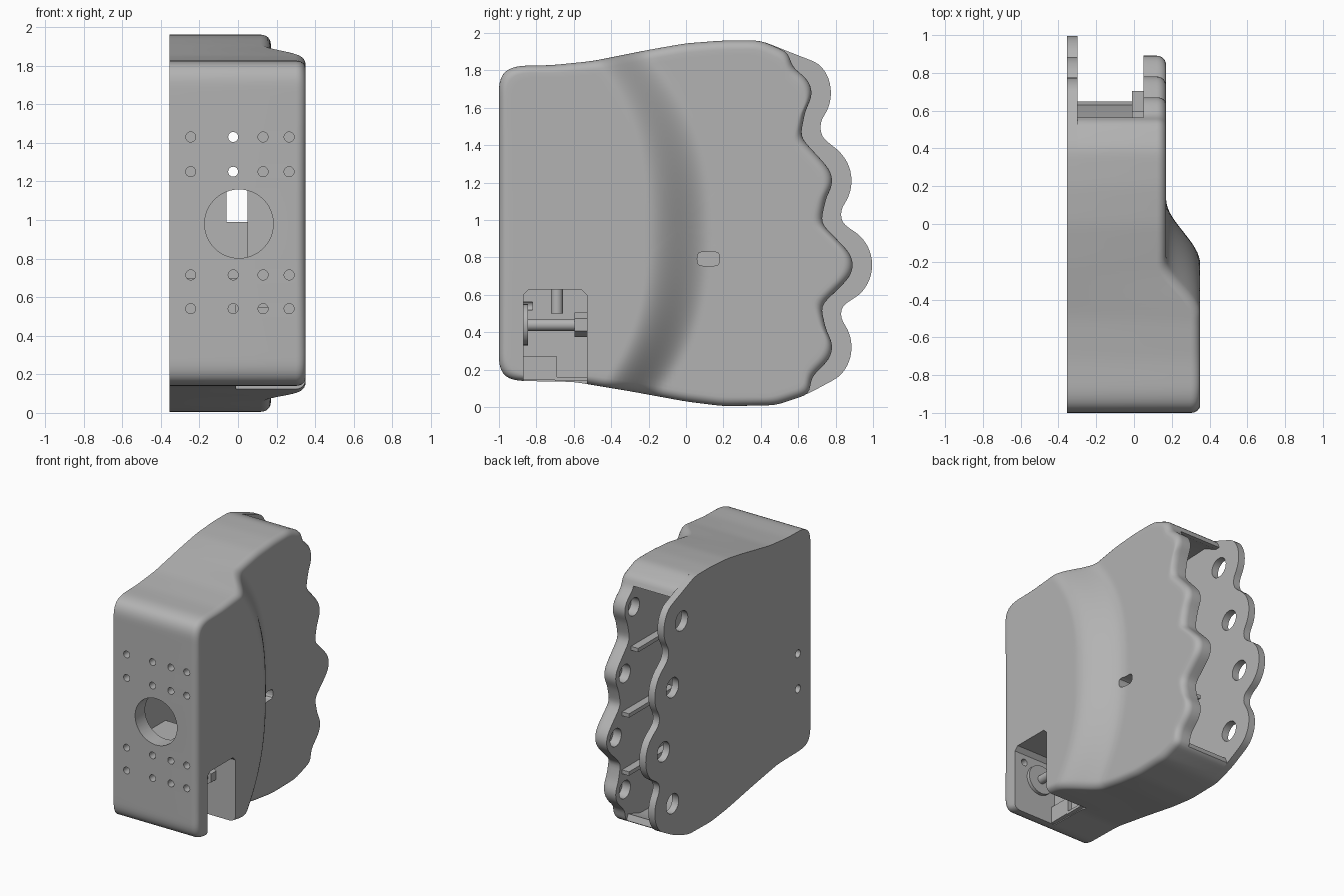
import bpy, bmesh, math
from mathutils import Vector, Matrix

if "Cube" in bpy.data.objects:
    bpy.data.objects.remove(bpy.data.objects["Cube"])

grey = bpy.data.materials.new("light grey")
grey.use_nodes = True
grey.diffuse_color = (0.45, 0.45, 0.45, 1)
grey.node_tree.nodes["Principled BSDF"].inputs["Base Color"].default_value = (0.45, 0.45, 0.45, 1)

BACK, INNER_BACK, INNER_FRONT = -0.355, -0.30, 0.05
KNUCKLES = [(0.56, 1.68), (0.67, 1.21), (0.78, 0.76), (0.67, 0.32)]


def finish(name, bm):
    bmesh.ops.recalc_face_normals(bm, faces=bm.faces)
    me = bpy.data.meshes.new(name)
    bm.to_mesh(me)
    bm.free()
    me.materials.append(grey)
    ob = bpy.data.objects.new(name, me)
    bpy.context.collection.objects.link(ob)
    return ob


def add_prism(bm, outline, x0, x1):
    """Extrude a y-z outline along x."""
    face = bm.faces.new([bm.verts.new((x0, y, z)) for y, z in outline])
    ext = bmesh.ops.extrude_face_region(bm, geom=[face])["geom"]
    bmesh.ops.translate(bm, vec=(x1 - x0, 0, 0),
                        verts=[v for v in ext if isinstance(v, bmesh.types.BMVert)])


def add_cylinder(bm, start, end, radius, sides=32):
    a, b = Vector(start), Vector(end)
    rot = (b - a).to_track_quat("Z", "Y").to_matrix().to_4x4()
    bmesh.ops.create_cone(bm, cap_ends=True, segments=sides, radius1=radius, radius2=radius,
                          depth=(b - a).length, matrix=Matrix.Translation((a + b) / 2) @ rot)


def add_box(bm, lo, hi):
    lo, hi = Vector(lo), Vector(hi)
    bmesh.ops.create_cube(bm, size=1, matrix=Matrix.Translation((lo + hi) / 2)
                          @ Matrix.Diagonal((*(hi - lo), 1)))


def cut(target, bm):
    """Subtract a cutter mesh and bake the result."""
    cutter = finish("cutter", bm)
    mod = target.modifiers.new("cut", "BOOLEAN")
    mod.operation, mod.solver, mod.object = "DIFFERENCE", "EXACT", cutter
    bpy.context.view_layer.update()
    baked = bpy.data.meshes.new_from_object(
        target.evaluated_get(bpy.context.evaluated_depsgraph_get()))
    target.modifiers.clear()
    target.data = baked
    bpy.data.objects.remove(cutter)


def smooth(ob):
    bpy.ops.object.select_all(action="DESELECT")
    ob.select_set(True)
    bpy.context.view_layer.objects.active = ob
    bpy.ops.object.shade_smooth_by_angle(angle=math.radians(32))


def rounded(points, step=0.025, passes=3):
    """Resample a closed outline evenly and soften its corners."""
    pts = [Vector(p) for p in points]
    dense = []
    for a, b in zip(pts, pts[1:] + pts[:1]):
        n = max(1, round((b - a).length / step))
        dense += [a.lerp(b, i / n) for i in range(n)]
    for _ in range(passes):
        dense = [(dense[i - 1] + 2 * p + dense[(i + 1) % len(dense)]) / 4
                 for i, p in enumerate(dense)]
    return dense


def outline(radius, valley, top, bottom):
    """Palm outline ending in four scallops around the knuckles."""
    pts = [(-0.9, 0.14), (-0.97, 0.16), (-1, 0.22), (-1, 1.74), (-0.97, 1.8), (-0.9, 1.825),
           (-0.72, 1.828), (-0.5, 1.85), (-0.2, 1.91), (0, 1.945), (0.2, 1.96), (0.4, 1.96)] + top
    for i, (y, z) in enumerate(KNUCKLES):
        if i:
            py, pz = KNUCKLES[i - 1]
            pts.append(((y + py) / 2 + valley, (z + pz) / 2))
        for deg in (45, 22, 0, -22, -45):
            a = math.radians(deg)
            pts.append((y + radius * math.cos(a), z + radius * math.sin(a)))
    return rounded(pts + bottom + [(0.48, 0.01), (0.2, 0.005), (0, 0.03), (-0.3, 0.085),
                                   (-0.6, 0.135)])


def front_height(y, z):
    """Outer face: thick heel, stepping down along a curved crease."""
    crease = -0.04 - 0.29 * (abs(z - 0.95) / 0.9) ** 2.6
    t = min(1, max(0, (y - crease + 0.17) / 0.34))
    return 0.35 - 0.18 * t * t * (3 - 2 * t)


# Main shell: rings from the rim, over a rounded edge, to the middle
loop = outline(0.115, -0.005, [(0.55, 1.895), (0.565, 1.82)], [(0.67, 0.16), (0.66, 0.07)])
centre = Vector((-0.05, 0.95))
fillet = 0.05
bm = bmesh.new()
rings = [[bm.verts.new((INNER_BACK, p.x, p.y)) for p in loop]]
bm.faces.new(rings[0])


def add_ring(scale, drop):
    ring = []
    for p in loop:
        r = p - centre
        q = centre + r * scale * (1 - fillet / r.length) if drop == 0 else centre + r * scale(r)
        ring.append(bm.verts.new((front_height(*q) - drop, *q)))
    rings.append(ring)


for k in range(6):
    a = math.radians(15 * k)
    inset = fillet * (1 - math.cos(a))
    add_ring(lambda r: 1 - inset / r.length, fillet * (1 - math.sin(a)))
RINGS = 36
for k in range(RINGS, 0, -1):
    add_ring(k / RINGS, 0)
for a, b in zip(rings, rings[1:]):
    for i in range(len(loop)):
        bm.faces.new((a[i - 1], a[i], b[i], b[i - 1]))
tip = bm.verts.new((front_height(*centre), *centre))
for i in range(len(loop)):
    bm.faces.new((rings[-1][i - 1], rings[-1][i], tip))
shell = finish("palm_shell", bm)

# Hollow inside, open towards the knuckles
bm = bmesh.new()
add_prism(bm, [(-0.88, 0.7), (-0.88, 1.74), (-0.6, 1.77), (0, 1.88), (0.4, 1.9), (0.53, 1.84),
               (1.2, 1.84), (1.2, -0.1), (0.72, -0.1), (0.63, 0.12), (0.48, 0.07), (0.2, 0.065),
               (-0.45, 0.18), (-0.45, 0.7)], INNER_BACK - 0.1, INNER_FRONT)
cut(shell, bm)

# Round window and mounting holes in the wrist face
bm = bmesh.new()
add_cylinder(bm, (0.005, -1.1, 0.98), (0.005, -0.8, 0.98), 0.178, 48)
for x in (-0.245, -0.025, 0.13, 0.265):
    for z in (0.54, 0.715, 1.25, 1.43):
        add_cylinder(bm, (x, -1.1, z), (x, -0.82, z), 0.026, 24)
cut(shell, bm)

# Side notch, cable slot and blind knuckle sockets
bm = bmesh.new()
add_prism(bm, [(-0.87, -0.1), (-0.87, 0.6), (-0.84, 0.63), (-0.56, 0.63), (-0.53, 0.6),
               (-0.53, -0.1)], -0.01, 0.5)
add_prism(bm, rounded([(0.06, 0.755), (0.06, 0.83), (0.18, 0.83), (0.18, 0.755)], 0.02, 2),
          0.0, 0.3)
for y, z in KNUCKLES:
    add_cylinder(bm, (0, y, z), (0.12, y, z), 0.068)
cut(shell, bm)
smooth(shell)

# Flat back plate with knuckle holes and two screw holes
bm = bmesh.new()
add_prism(bm, outline(0.22, 0.105, [(0.55, 1.90)], [(0.65, 0.07)]), BACK, INNER_BACK)
plate = finish("back_plate", bm)
bm = bmesh.new()
for y, z in KNUCKLES:
    add_cylinder(bm, (-0.5, y, z), (-0.2, y, z), 0.075)
for z in (0.62, 0.89):
    add_cylinder(bm, (-0.5, -0.85, z), (-0.2, -0.85, z), 0.03)
cut(plate, bm)
smooth(plate)

# Ribs between the knuckles
bm = bmesh.new()
for (y0, z0), (y1, z1) in zip(KNUCKLES, KNUCKLES[1:]):
    z = (z0 + z1) / 2 - 0.07
    add_box(bm, (-0.01, 0.15, z - 0.015), (INNER_FRONT + 0.01, (y0 + y1) / 2 - 0.02, z + 0.015))
finish("knuckle_ribs", bm)

# Inner supports behind the window
bm = bmesh.new()
add_box(bm, (INNER_BACK, -0.25, 0.12), (INNER_FRONT, -0.15, 0.99))
add_box(bm, (INNER_BACK, -0.25, 0.99), (-0.06, -0.15, 1.6))
finish("inner_support", bm)

# Clamp bolt, washer, nut and pin in the notch
bm = bmesh.new()
add_cylinder(bm, (0.13, -0.86, 0.44), (0.13, -0.54, 0.44), 0.032)
add_cylinder(bm, (0.13, -0.87, 0.44), (0.13, -0.845, 0.44), 0.11)
add_cylinder(bm, (0.13, -0.595, 0.44), (0.13, -0.53, 0.44), 0.065, 6)
add_cylinder(bm, (0.06, -0.69, 0.5), (0.06, -0.69, 0.64), 0.032)
smooth(finish("clamp_bolt", bm))

# Step at the foot of the notch
bm = bmesh.new()
add_box(bm, (-0.02, -0.88, 0.145), (0.02, -0.69, 0.27))
add_box(bm, (-0.02, -0.7, 0.14), (0.02, -0.52, 0.16))
finish("notch_step", bm)
